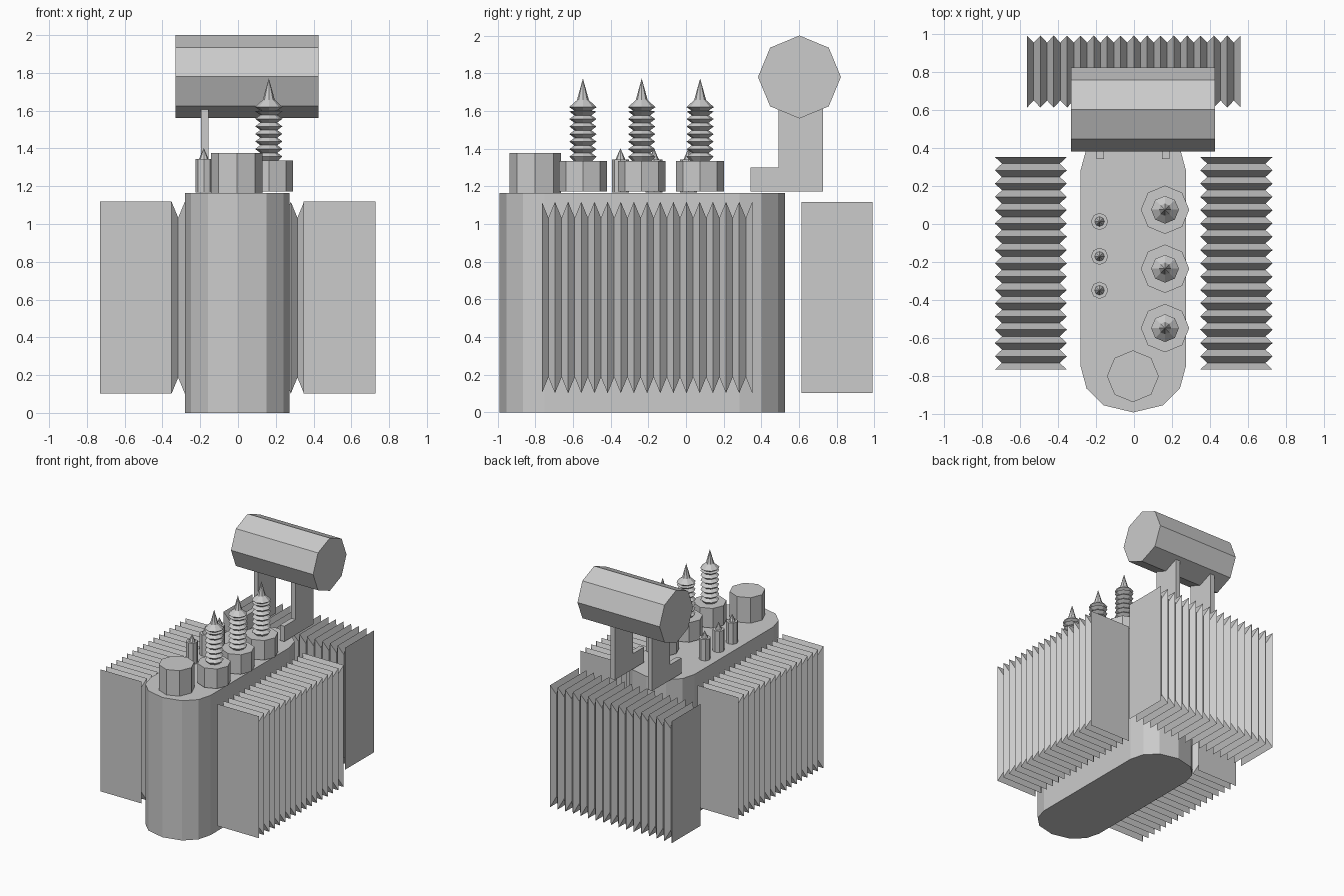
import bpy, bmesh, math
from mathutils import Vector

if "Cube" in bpy.data.objects:
    bpy.data.objects.remove(bpy.data.objects["Cube"])

grey = bpy.data.materials.new("plain grey")
grey.diffuse_color = (0.6, 0.6, 0.6, 1)
grey.use_nodes = True
grey.node_tree.nodes["Principled BSDF"].inputs["Base Color"].default_value = grey.diffuse_color


def make(name, rings):
    """Loft a closed solid through rings of equal size; flat end caps."""
    bm = bmesh.new()
    loops = [[bm.verts.new(p) for p in ring] for ring in rings]
    n = len(loops[0])
    for a, b in zip(loops, loops[1:]):
        for i in range(n):
            j = (i + 1) % n
            bm.faces.new((a[i], a[j], b[j], b[i]))
    bm.faces.new(loops[0][::-1])
    bm.faces.new(loops[-1])
    bmesh.ops.remove_doubles(bm, verts=bm.verts, dist=1e-5)
    bmesh.ops.recalc_face_normals(bm, faces=bm.faces)
    me = bpy.data.meshes.new(name)
    bm.to_mesh(me)
    bm.free()
    me.materials.append(grey)
    ob = bpy.data.objects.new(name, me)
    bpy.context.collection.objects.link(ob)
    return ob


def turned(name, x, y, profile, n=8):
    """Eight-sided turned part from (radius, z) pairs, corners on the axes."""
    return make(name, [[Vector((x + r * math.cos(math.tau * i / n),
                                y + r * math.sin(math.tau * i / n), z))
                        for i in range(n)] for r, z in profile])


# tank: long plan with faceted round ends
quarter = [(0.276, 0), (0.245, 0.115), (0.155, 0.203), (0, 0.24)]
half = quarter + [(-x, y) for x, y in quarter[-2::-1]]
plan = [(x - 0.004, y + 0.285) for x, y in half]
plan += [(-x - 0.004, -y - 0.75) for x, y in half]
make("tank", [[Vector((x, y, z)) for x, y in plan] for z in (0, 1.165)])


# radiators: bellows of alternating large and small rectangles
def radiator(name, across, start, end, along_x, fins=16):
    a, b = across
    rings = []
    for i in range(2 * fins + 1):
        t = start + (end - start) * i / (2 * fins)
        d, dz = (0.037, 0.085) if i % 2 else (0, 0)
        rect = [(a + d, 0.102 + dz), (b - d, 0.102 + dz),
                (b - d, 1.118 - dz), (a + d, 1.118 - dz)]
        rings.append([Vector((t, u, z)) if along_x else Vector((u, t, z))
                      for u, z in rect])
    make(name, rings)


radiator("right_radiator", (0.348, 0.728), -0.765, 0.352, False)
radiator("left_radiator", (-0.731, -0.353), -0.765, 0.352, False)
radiator("rear_radiator", (0.612, 0.99), -0.562, 0.56, True)

# oil reservoir: octagonal drum lying along x
make("reservoir_drum", [[Vector((x, 0.602 + 0.22 * math.sin(math.tau * i / 8),
                                 1.78 + 0.22 * math.cos(math.tau * i / 8)))
                         for i in range(8)] for x in (-0.332, 0.425)])

# reservoir brackets: stepped plates
side = [(0.342, 1.172), (0.726, 1.172), (0.726, 1.61),
        (0.49, 1.61), (0.49, 1.3), (0.342, 1.3)]
for name, x in (("left_bracket", -0.177), ("right_bracket", 0.167)):
    make(name, [[Vector((x + dx, y, z)) for y, z in side] for dx in (-0.02, 0.02)])

# large bushings: base, ribbed insulator, pointed terminal
ribs = 7
step = 0.28 / ribs
insulator = [(0.045, 1.33)]
for k in range(ribs):
    z = 1.337 + k * step
    insulator += [(0.072, z + step * 0.5), (0.045, z + step)]
insulator = insulator[:-1] + [(0.045, 1.602), (0.073, 1.62), (0.032, 1.657), (0, 1.772)]
for i, y in enumerate((-0.547, -0.235, 0.075)):
    turned(f"large_bushing_base_{i + 1}", 0.163, y, [(0.127, 1.172), (0.127, 1.335)])
    turned(f"large_bushing_insulator_{i + 1}", 0.163, y, insulator)

# small bushings: post with a cone tip
for i, y in enumerate((-0.348, -0.17, 0.013)):
    turned(f"small_bushing_post_{i + 1}", -0.181, y, [(0.045, 1.166), (0.045, 1.343)])
    turned(f"small_bushing_tip_{i + 1}", -0.181, y, [(0.027, 1.34), (0, 1.402)])

# turret at the front of the lid
turned("front_turret", -0.006, -0.8, [(0.136, 1.16), (0.136, 1.377)])
